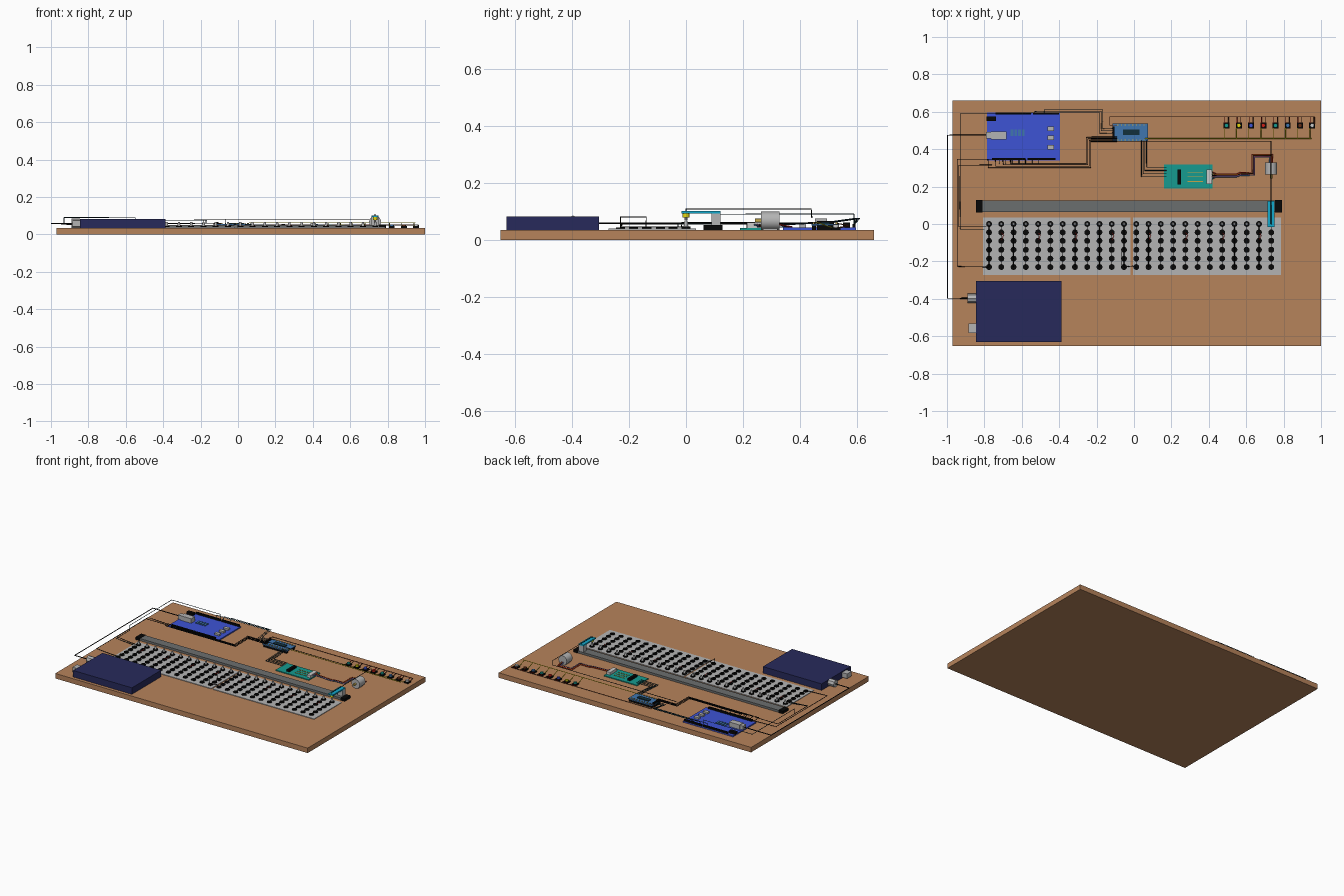
import bpy, bmesh
from math import pi
from mathutils import Matrix, Vector

if "Cube" in bpy.data.objects:
    bpy.data.objects.remove(bpy.data.objects["Cube"])

mats = {}
PALETTE = dict(wood=(.71, .51, .36), navy=(.17, .18, .36), blue=(.25, .33, .83), steel=(.26, .46, .68),
               teal=(.11, .6, .56), black=(.06, .06, .06), grey=(.7, .7, .7), dark=(.42, .43, .43),
               cyan=(.1, .66, .8), yellow=(.9, .85, .1), red=(.8, .15, .12), brown=(.4, .2, .12),
               green=(.1, .55, .3), gold=(.75, .65, .3), orange=(.85, .45, .12), pink=(.8, .4, .6),
               white=(.85, .85, .85), slate=(.1, .2, .24))

def mat(c):
    if c not in mats:
        mats[c] = bpy.data.materials.new(c)
        mats[c].diffuse_color = tuple(v ** 2.2 for v in PALETTE[c]) + (1,)
    return mats[c]

def finish(bm, name, color):
    me = bpy.data.meshes.new(name)
    bm.to_mesh(me)
    bm.free()
    ob = bpy.data.objects.new(name, me)
    bpy.context.collection.objects.link(ob)
    me.materials.append(mat(color))
    return ob

def boxes(name, color, items, bevel=0):
    """Each item is (x0, x1, y0, y1, z0, z1)."""
    bm = bmesh.new()
    for x0, x1, y0, y1, z0, z1 in items:
        m = Matrix.Translation(((x0 + x1) / 2, (y0 + y1) / 2, (z0 + z1) / 2))
        bmesh.ops.create_cube(bm, size=1, matrix=m @ Matrix.Diagonal((x1 - x0, y1 - y0, z1 - z0, 1)))
    if bevel:
        bmesh.ops.bevel(bm, geom=bm.edges[:], offset=bevel, segments=1, affect='EDGES')
    return finish(bm, name, color)

def cyls(name, color, pts, r, h, seg=12, axis='Z', r2=None):
    """Cylinders centred on each point."""
    rot = {'Z': Matrix(), 'Y': Matrix.Rotation(pi / 2, 4, 'X'), 'X': Matrix.Rotation(pi / 2, 4, 'Y')}[axis]
    bm = bmesh.new()
    for p in pts:
        bmesh.ops.create_cone(bm, cap_ends=True, segments=seg, radius1=r, radius2=r if r2 is None else r2,
                              depth=h, matrix=Matrix.Translation(p) @ rot)
    ob = finish(bm, name, color)
    ob.data.shade_smooth()
    ob.data.set_sharp_from_angle(angle=0.7)
    return ob

def wires(name, color, paths, r=.002):
    cu = bpy.data.curves.new(name, 'CURVE')
    cu.dimensions = '3D'
    cu.bevel_depth, cu.bevel_resolution, cu.use_fill_caps = r, 1, True
    for path in paths:
        sp = cu.splines.new('POLY')
        sp.points.add(len(path) - 1)
        for p, co in zip(sp.points, path):
            p.co = (*co, 1)
    cu.materials.append(mat(color))
    ob = bpy.data.objects.new(name, cu)
    bpy.context.collection.objects.link(ob)
    bpy.ops.object.select_all(action='DESELECT')
    ob.select_set(True)
    bpy.context.view_layer.objects.active = ob
    bpy.ops.object.convert(target='MESH')

T = .035  # board top

# Base board
boxes('base_board', 'wood', [(-.97, 1, -.652, .66, 0, T)])

# Power box with two side connectors
boxes('power_box', 'navy', [(-.845, -.387, -.63, -.305, T, .081)])
cyls('round_connector', 'grey', [(-.868, -.397, .06)], .025, .046, 8, 'X')
boxes('square_connector', 'grey', [(-.885, -.845, -.582, -.532, .042, .075)])

# Controller board
boxes('controller_board', 'blue', [(-.785, -.395, .34, .597, T, .043)])
boxes('controller_usb_port', 'grey', [(-.765, -.683, .453, .495, .043, .075), (-.79, -.765, .457, .491, .045, .072)])
boxes('controller_power_jack', 'black', [(-.788, -.738, .552, .576, .043, .06)])
boxes('controller_headers', 'black', [(-.74, -.55, .585, .596, .043, .056), (-.54, -.4, .585, .596, .043, .056),
                                      (-.76, -.58, .341, .352, .043, .056), (-.57, -.42, .341, .352, .043, .056)])
boxes('controller_buttons', 'grey', [(-.463, -.427, y - .012, y + .012, .043, .055) for y in (.51, .46, .41)])
boxes('controller_chips', 'steel', [(-.66 + .02 * i, -.645 + .02 * i, .47, .505, .043, .049) for i in range(4)])

# Expander module on header strips
boxes('expander_board', 'steel', [(-.115, .075, .44, .538, .05, .056)])
boxes('expander_headers', 'black', [(-.11, .07, .443, .456, T, .05), (-.11, .07, .522, .535, T, .05),
                                    (-.115, -.103, .46, .52, T, .066)])
boxes('expander_pins', 'gold', [(-.09 + .02 * i, -.084 + .02 * i, y, y + .006, .05, .062)
                                for i in range(8) for y in (.446, .526)])
boxes('expander_chip', 'slate', [(-.06, .03, .475, .505, .056, .062)])

# Motor driver
boxes('driver_board', 'teal', [(.16, .42, .19, .317, T, .041)])
boxes('driver_chip', 'black', [(.232, .252, .212, .292, .041, .056)])
boxes('driver_socket', 'white', [(.388, .416, .215, .292, .041, .06)])
boxes('driver_traces', 'gold', [(.285, .37, .225 + .025 * i, .229 + .025 * i, .041, .043) for i in range(3)])

# Motor with ears and shaft
cyls('motor_body', 'grey', [(.733, .296, T + .032)], .032, .064, 24, 'Y')
boxes('motor_wire_box', 'grey', [(.717, .749, .27, .322, T, .06)])
cyls('motor_shaft', 'gold', [(.733, .254, .067)], .007, .022, 10, 'Y')

# Linear rail with end blocks, carriage and pointer arm
boxes('rail_track', 'dark', [(-.815, .76, .065, .125, T, .05)])
boxes('rail_ends', 'black', [(-.845, -.81, .062, .128, T, .052), (.755, .79, .062, .128, T, .052)])
boxes('carriage', 'grey', [(.715, .752, .09, .122, .05, .092)])
boxes('pointer_arm', 'cyan', [(.715, .752, -.015, .122, .092, .101)])
cyls('pointer_contact', 'yellow', [(.733, 0, .085)], .012, .014, 12)
cyls('pointer_tip', 'grey', [(.733, 0, .073)], .005, .012, 8)

# Two key plates: 24 columns of pads and contact posts
boxes('key_plates', 'grey', [(-.808, -.018, -.273, .035, T, .039), (-.005, .785, -.273, .035, T, .039)])
cols = [-.775 + .0656 * i for i in range(24)]
rows = (-.045, -.09, -.138, -.185, -.23)
cyls('key_pads', 'black', [(x, y, .0405) for x in cols for y in rows], .016, .007, 12)
cyls('contact_rings', 'black', [(x, 0, .042) for x in cols], .016, .008, 12)
cyls('contact_posts', 'grey', [(x, 0, .053) for x in cols], .009, .024, 10, r2=.006)
wires('column_links', 'black', [[(x, -.23, .045), (x, -.01, .045)] for x in cols], .0018)
wires('pad_jumpers', 'red', [[(x, -.045, .044), (x + .012, -.06, .046), (x, -.09, .044)]
                             for x in cols[1::3]], .0015)

# Row of push buttons with red and yellow leads
bx = [.495 + .0654 * i for i in range(8)]
boxes('button_bases', 'black', [(x - .016, x + .016, .511, .543, T, .044) for x in bx])
for x, c in zip(bx, ('teal', 'yellow', 'blue', 'red', 'teal', 'steel', 'brown', 'white')):
    cyls('button_cap_' + c, c, [(x, .527, .0485)], .011, .011, 12)
wires('button_supply_leads', 'red', [[(x - .01, .54, .042), (x - .01, .575, .05)] for x in bx])
wires('button_common_leads', 'brown', [[(x + .01, .54, .042), (x + .01, .572, .05)] for x in bx])
wires('button_signal_leads', 'yellow', [[(x - .012, .515, .042), (x - .012, .457, .062)] for x in bx])
wires('supply_line', 'brown', [[(-.09, .528, .058), (-.13, .528, .058), (-.13, .573, .05), (.965, .573, .05)],
                               [(.965, .573, .05), (.965, .53, .042)]])
wires('signal_line', 'yellow', [[(.06, .457, .062), (.95, .457, .062)]])

# Heavy cable from power box to controller
wires('power_cable', 'black', [[(-.885, -.397, .058), (-.997, -.397, .058), (-.997, .475, .058), (-.785, .475, .058)]], .003)

# Wires along the left edge to the key plates
wires('left_edge_wires', 'black', [
    [(-.74, .346, .05), (-.945, .346, .055), (-.945, -.227, .055), (-.775, -.23, .045)],
    [(-.76, .315, .06), (-.937, .315, .06), (-.937, -.015, .06), (-.79, -.015, .045)],
    [(-.065, -.23, .04), (-.065, -.23, .08), (-.065, -.14, .08), (-.065, -.14, .045)]])
wires('high_edge_wires', 'slate', [
    [(-.55, .59, .055), (-.55, .59, .09), (-.93, .59, .09), (-.93, .12, .09), (-.93, .12, .055),
     (-.93, -.028, .055), (-.8, -.028, .045)]])
wires('plate_link', 'black', [[(cols[11], -.23, .045), (-.01, -.225, .052), (cols[12], -.23, .045)]])

# Controller to expander wire bundles
wires('upper_bundle', 'slate', [
    [(-.48 - .05 * i, .592, .055), (-.48 - .05 * i, .61 - .008 * i, .075), (-.168 - .008 * i, .61 - .008 * i, .075),
     (-.168 - .008 * i, .51 - .012 * i, .06), (-.11, .51 - .012 * i, .06)] for i in range(3)])
wires('lower_bundle', 'black', [
    [(-.66 - .04 * i, .345, .055), (-.66 - .04 * i, .323 - .007 * i, .058), (-.255 + .008 * i, .323 - .007 * i, .058),
     (-.255 + .008 * i, .465 - .008 * i, .06), (-.09, .465 - .008 * i, .06)] for i in range(4)])
wires('lower_leads', 'slate', [[(-.72 + .035 * i, .346, .055), (-.72 + .035 * i, .322, .058)] for i in range(7)], .0015)

# Long black wire to the pointer arm
wires('pointer_wire', 'black', [[(-.235, .442, .078), (.733, .442, .078), (.733, .44, .108), (.733, 0, .108),
                                 (.733, 0, .098)]])

# Expander to driver wires
wires('driver_inputs', 'slate', [[(.04 + .009 * i, .446, .058), (.04 + .009 * i, .252 + .017 * i, .05),
                                  (.175, .252 + .017 * i, .05)] for i in range(4)])

# Coloured motor harness
for i, c in enumerate(('steel', 'pink', 'black', 'orange', 'red')):
    o = .004 * i
    wires('motor_lead_' + c, c, [(
        (.405, .235 + .012 * i, .055), (.44, .252 + o, .05), (.55, .252 + o, .045), (.57, .26 + o, .045),
        (.63 + .016 - o, .26 + o, .045), (.646 - o, .357 + o, .045), (.725 + o, .357 + o, .045),
        (.725 + o, .32, .055))], .0025)

for m in bpy.data.materials:
    if m.users and not m.is_grease_pencil:
        m.use_nodes = True
        m.node_tree.nodes["Principled BSDF"].inputs["Base Color"].default_value = m.diffuse_color
